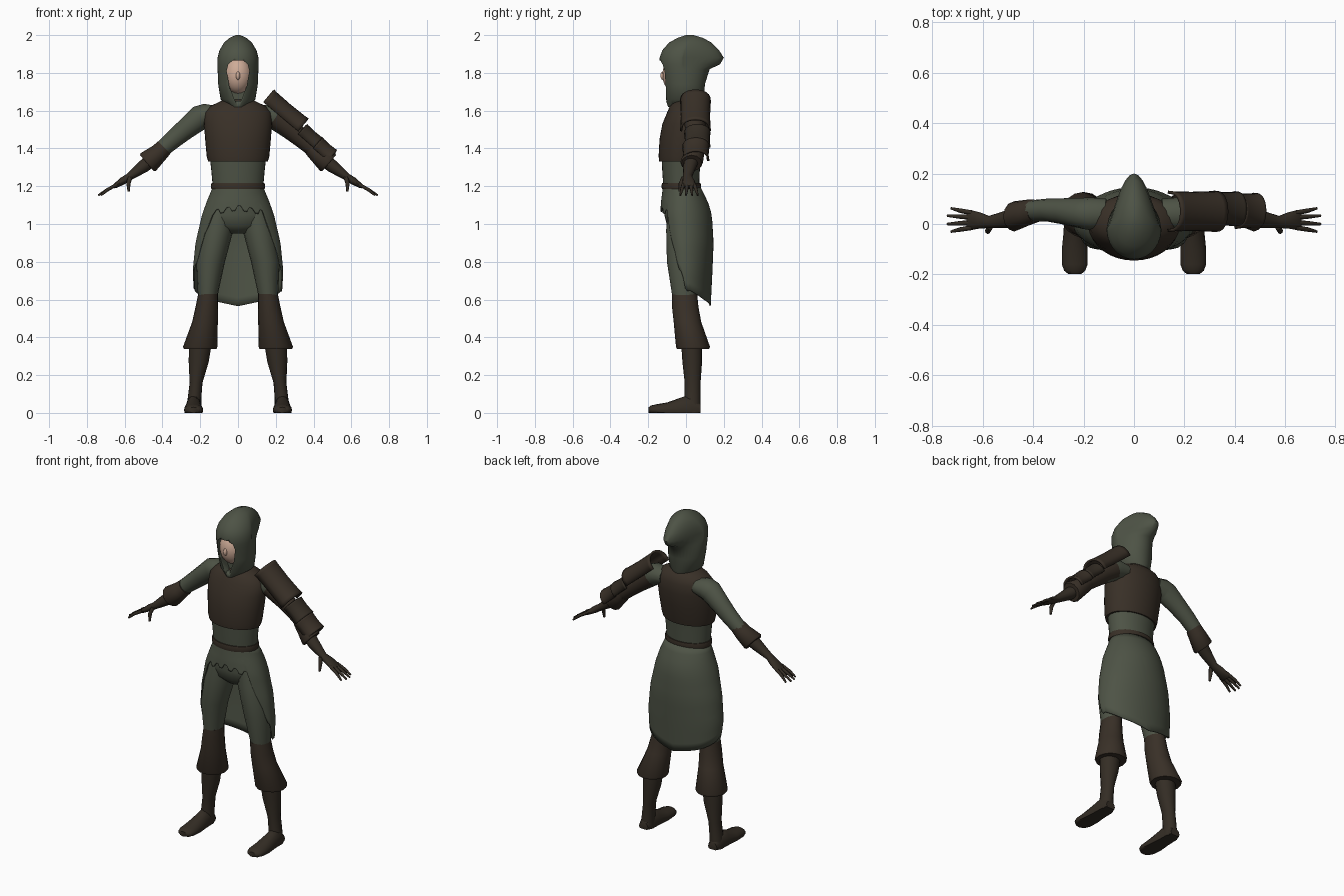
import bpy, bmesh
from math import sin, cos, pi
from mathutils import Vector

if "Cube" in bpy.data.objects:
    bpy.data.objects.remove(bpy.data.objects["Cube"])


def material(name, r, g, b):
    m = bpy.data.materials.new(name)
    m.use_nodes = True
    m.diffuse_color = (r, g, b, 1)
    node = next(n for n in m.node_tree.nodes if n.type == 'BSDF_PRINCIPLED')
    node.inputs["Base Color"].default_value = (r, g, b, 1)
    return m


GREEN = material("green cloth", .075, .086, .06)
LEATHER = material("brown leather", .04, .029, .02)
DARK = material("dark leather", .034, .026, .018)
SKIN = material("skin", .62, .41, .31)
X, Y, Z = Vector((1, 0, 0)), Vector((0, 1, 0)), Vector((0, 0, 1))


def build(name, rows, mats, closed=True, caps=True, thickness=0, rule=None, angle=.9):
    """Skin a list of equal rows of points."""
    bm = bmesh.new()
    grid = [[bm.verts.new(p) for p in row] for row in rows]
    n = len(grid[0])
    for low, high in zip(grid, grid[1:]):
        for i in range(n if closed else n - 1):
            j = (i + 1) % n
            bm.faces.new((low[i], low[j], high[j], high[i]))
    if caps:
        bm.faces.new(grid[0])
        bm.faces.new(grid[-1])
    bmesh.ops.recalc_face_normals(bm, faces=bm.faces)
    if rule:
        for f in bm.faces:
            f.material_index = rule(f.calc_center_median())
    me = bpy.data.meshes.new(name)
    bm.to_mesh(me)
    bm.free()
    for m in mats:
        me.materials.append(m)
    me.shade_smooth()
    me.set_sharp_from_angle(angle=angle)
    ob = bpy.data.objects.new(name, me)
    bpy.context.collection.objects.link(ob)
    if thickness:
        ob.modifiers.new("thickness", 'SOLIDIFY').thickness = thickness
    return ob


def loop(c, u, v, n):
    pts = [c + u * cos(2 * pi * i / n) + v * sin(2 * pi * i / n) for i in range(n)]
    return [Vector((p.x, p.y, max(p.z, 0))) for p in pts]


def column(name, side, rings, mat, n=16):
    """Upright limb: x, y, z, half width, half depth."""
    build(name, [loop(Vector((side * x, y, z)), X * a, Y * b, n)
                 for x, y, z, a, b in rings], [mat])


def tube(name, side, path, mats, n=12, rule=None):
    """Limb running outward: x, y, z, radius, half depth."""
    pts = [Vector((side * p[0], p[1], p[2])) for p in path]
    rows = []
    for i, p in enumerate(pts):
        d = pts[min(i + 1, len(pts) - 1)] - pts[max(i - 1, 0)]
        d.y = 0
        rows.append(loop(p, Y * path[i][4], d.normalized().cross(Y) * path[i][3], n))
    return build(name, rows, mats, rule=rule)


def egg(z, rx, front, back, t, power=1):
    """Point on a body section; t = 0 faces forward."""
    mid = (front + min(back, .1)) / 2
    c = cos(t)
    y = mid + (front - mid) * c if c > 0 else mid + (back - mid) * abs(c) ** power
    return Vector((rx * sin(t), y, z))


def body(name, rings, mat, n=32):
    return build(name, [[egg(*r[:4], 2 * pi * i / n, *r[4:]) for i in range(n)]
                        for r in rings], [mat])


def sample(table, key):
    """Linear lookup in rows sorted by their first value."""
    for a, b in zip(table, table[1:]):
        if key <= b[0]:
            f = max(0, (key - a[0]) / (b[0] - a[0]))
            return [p + (q - p) * f for p, q in zip(a, b)][1:]
    return table[-1][1:]


# Torso
body("abdomen", [(1.15, .13, -.115, .065), (1.2, .134, -.12, .07),
                 (1.27, .14, -.125, .072), (1.36, .15, -.13, .08)], GREEN)
body("vest", [(1.33, .158, -.142, .085), (1.36, .166, -.145, .092), (1.45, .174, -.14, .11),
              (1.53, .18, -.125, .12), (1.59, .176, -.1, .118),
              (1.625, .145, -.085, .105), (1.66, .07, -.06, .07)], LEATHER)
body("belt", [(1.185, .141, -.127, .077), (1.2, .144, -.13, .08),
              (1.218, .14, -.127, .077)], LEATHER)
body("trouser_seat", [(1.18, .12, -.1, .06), (1.05, .165, -.115, .1),
                      (.99, .15, -.1, .09), (.95, .06, -.06, .05)], GREEN)

# Open-fronted skirt with a ragged hem
SHAPE = [(.55, .228, -.1, .13), (.75, .24, -.115, .14), (.9, .225, -.125, .146),
         (1.05, .19, -.137, .137), (1.12, .165, -.132, .115), (1.2, .132, -.122, .075)]
HEM = [(0, 1.085), (.8, 1.06), (1.05, .87), (1.6, .66), (2.4, .6), (pi, .565)]
SEGS, ROWS = 72, 14
skirt = []
for k in range(ROWS + 1):
    row = []
    for i in range(SEGS):
        t = 2 * pi * i / SEGS
        off = min(t, 2 * pi - t)
        hem = sample(HEM, off)[0]
        if off < 1.7:
            hem += .012 * (-1) ** (i // 2)
        z = 1.2 + (hem - 1.2) * k / ROWS
        row.append(egg(z, *sample(SHAPE, z), t))
    skirt.append(row)
build("skirt", skirt, [GREEN], caps=False, thickness=.006)

# Hood with a swept-back peak and a cut face opening
hood = body("hood", [(1.62, .045, -.095, .08), (1.66, .092, -.108, .095),
                     (1.74, .105, -.12, .1), (1.82, .108, -.135, .125, 1.5),
                     (1.845, .109, -.138, .18, 2.5), (1.88, .108, -.14, .2, 2.5),
                     (1.92, .098, -.125, .175, 2), (1.96, .074, -.09, .135, 1.5),
                     (1.985, .045, -.045, .09), (2.0, .012, 0, .04)], GREEN, 40)
half = [(.028, 1.865), (.052, 1.845), (.06, 1.81), (.046, 1.73), (.015, 1.65)]
outline = half + [(-x, z) for x, z in reversed(half)]
cutter = build("face_cutter", [[(x, y, z) for x, z in outline] for y in (-.3, -.06)], [GREEN])
cutter.hide_render = True
cut = hood.modifiers.new("opening", 'BOOLEAN')
cut.operation, cut.solver, cut.object = 'DIFFERENCE', 'EXACT', cutter
bpy.context.view_layer.objects.active = hood
bpy.ops.object.modifier_apply(modifier=cut.name)
bpy.data.objects.remove(cutter)


def ball(name, c, r, mat, n=20):
    c = Vector(c)
    build(name, [loop(c + Z * r[2] * -cos(a), X * r[0] * sin(a), Y * r[1] * sin(a), n)
                 for a in [pi * (i + .1) / (n + .2 - 1) for i in range(n)]], [mat])


ball("face", (0, -.045, 1.79), (.075, .08, .1), SKIN)
ball("nose", (0, -.122, 1.785), (.011, .014, .022), SKIN, 10)

for side, label in ((1, "left"), (-1, "right")):
    # Legs and boots
    column(label + "_trouser_leg", side, [
        (.09, 0, 1.1, .07, .09), (.11, -.005, .97, .086, .1), (.145, -.018, .8, .076, .083),
        (.16, -.008, .62, .052, .065), (.165, 0, .5, .05, .06)], GREEN)
    column(label + "_boot_cuff", side, [
        (.158, -.008, .63, .053, .067), (.165, -.004, .56, .06, .07),
        (.175, .008, .48, .068, .073), (.2, .037, .35, .091, .09),
        (.2, .037, .338, .086, .085)], LEATHER)
    column(label + "_boot_shaft", side, [
        (.2, .03, .36, .06, .055), (.208, .033, .27, .053, .052), (.222, .035, .16, .034, .042),
        (.23, .035, .08, .036, .042), (.235, .035, 0, .04, .042)], DARK)
    build(label + "_foot", [
        loop(Vector((side * .235, y, .015)), X * a, Z * h, 16)
        for y, a, h in ((.078, .03, .03), (.03, .042, .085), (-.03, .044, .065), (-.1, .051, .04),
                        (-.16, .051, .03), (-.185, .042, .024), (-.198, .026, .015))], [DARK])

    # Arms: the left sleeve turns to leather past the shoulder
    tube(label + "_sleeve", side, [
        (.11, .04, 1.58, .045, .06), (.17, .04, 1.575, .062, .065), (.2, .042, 1.565, .066, .062),
        (.28, .05, 1.5, .055, .052), (.34, .055, 1.45, .049, .046),
        (.41, .052, 1.39, .043, .042)], [GREEN, LEATHER],
        rule=lambda c: int(c.x > .21))
    tube(label + "_glove_cuff", side, [
        (.39, .05, 1.405, .046, .046), (.42, .045, 1.375, .05, .052),
        (.475, .03, 1.328, .062, .06), (.482, .03, 1.322, .056, .054)], [LEATHER])
    tube(label + "_forearm", side, [
        (.44, .035, 1.355, .038, .042), (.5, .02, 1.305, .034, .036),
        (.575, .008, 1.25, .02, .024), (.61, .014, 1.228, .02, .032),
        (.65, .016, 1.202, .013, .04), (.66, .016, 1.196, .008, .038)], [DARK])
    for name, root, tip in (("index", -.014, -.03), ("middle", .006, 0),
                            ("ring", .026, .033), ("little", .044, .062)):
        reach = .74 if name in ("middle", "ring") else .725
        tube(f"{label}_{name}_finger", side, [
            (.64, root, 1.21, .009, .01), (.69, (root + tip) / 2, 1.182, .009, .009),
            (reach, tip, 1.152, .005, .005)], [DARK], 8)
    tube(label + "_thumb", side, [
        (.57, -.01, 1.25, .012, .014), (.58, -.027, 1.215, .011, .012),
        (.579, -.033, 1.172, .006, .007)], [DARK], 8)


# Curved armour plates on the left arm
def plate(name, start, end, y, width, height, mat, n=12):
    a, b = (Vector((p[0], y, p[1])) for p in (start, end))
    up = Y.cross(b - a).normalized()
    up = up if up.z > 0 else -up
    rows = [[a.lerp(b, f) + Y * width * s * cos(pi * i / n) + up * height * s * sin(pi * i / n) ** .7
             for i in range(n + 1)]
            for f, s in ((0, 1.03), (.08, 1), (.5, .97), (.92, 1), (1, 1.03))]
    build(name, rows, [mat], closed=False, caps=False, thickness=.012)


plate("shoulder_plate", (.135, 1.645), (.318, 1.492), .05, .08, .085, LEATHER)
plate("elbow_plate", (.32, 1.475), (.4, 1.405), .06, .068, .07, DARK)
plate("forearm_plate", (.4, 1.4), (.475, 1.335), .052, .07, .074, LEATHER)
